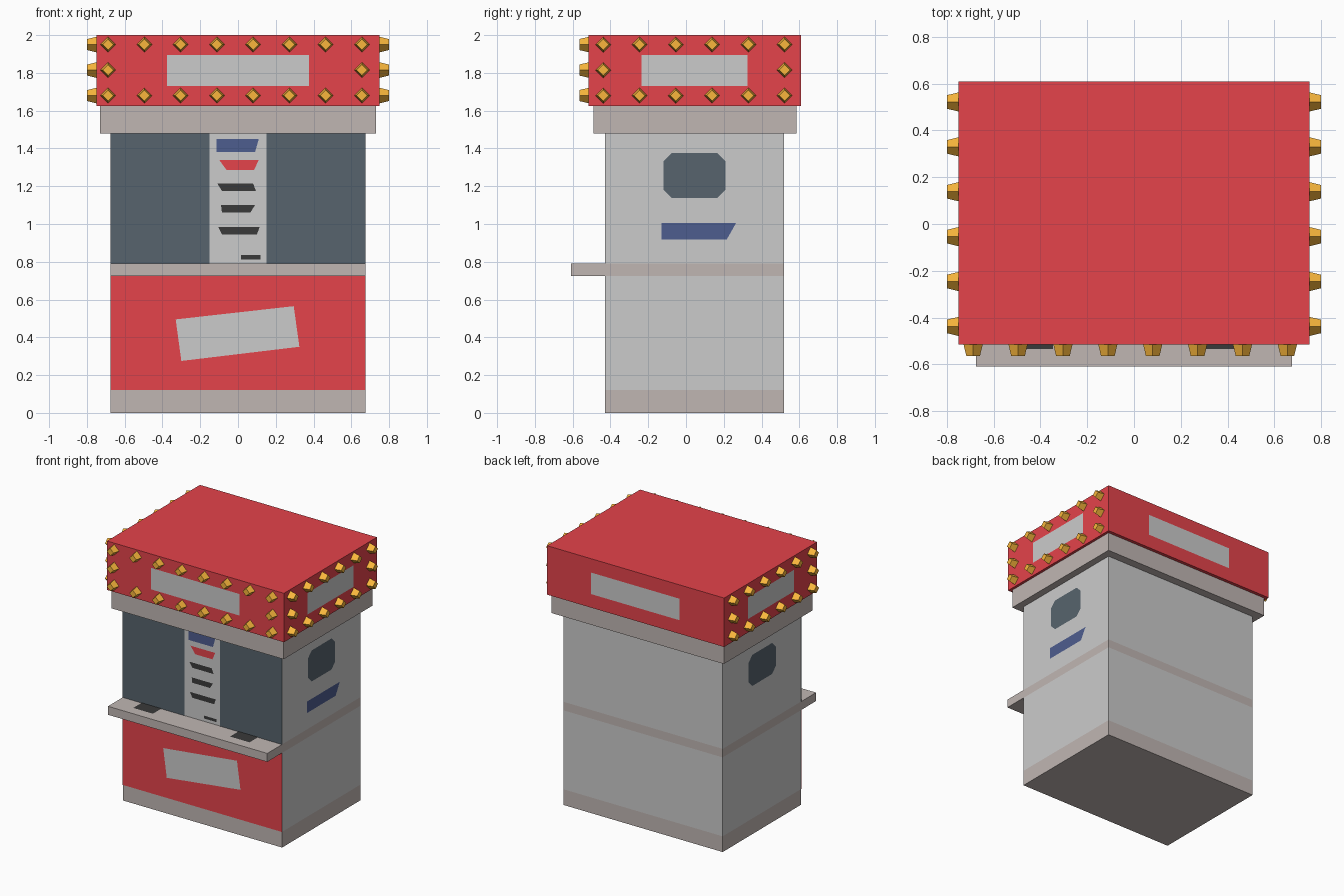
import bpy, bmesh
from mathutils import Vector, Matrix

if "Cube" in bpy.data.objects:
    bpy.data.objects.remove(bpy.data.objects["Cube"])


def material(name, rgb):
    m = bpy.data.materials.new(name)
    m.diffuse_color = (*rgb, 1)
    m.use_nodes = True
    m.node_tree.nodes["Principled BSDF"].inputs["Base Color"].default_value = m.diffuse_color
    return m


RED = material("red", (0.78, 0.056, 0.07))
STONE = material("stone", (0.53, 0.47, 0.45))
GLASS = material("dark_glass", (0.095, 0.127, 0.153))
BLUE = material("blue", (0.076, 0.11, 0.275))
BLACK = material("black", (0.042, 0.042, 0.042))
AMBER = material("amber", (0.95, 0.47, 0.045))


def finish(name, bm, mat):
    me = bpy.data.meshes.new(name)
    bm.to_mesh(me)
    bm.free()
    if mat:
        me.materials.append(mat)
    ob = bpy.data.objects.new(name, me)
    bpy.context.collection.objects.link(ob)
    return ob


def box(name, x, y0, y1, z0, z1, mat=None):
    """Box spanning -x..x, y0..y1, z0..z1."""
    bm = bmesh.new()
    mtx = (Matrix.Translation((0, (y0 + y1) / 2, (z0 + z1) / 2))
           @ Matrix.Diagonal((2 * x, y1 - y0, z1 - z0, 1)))
    bmesh.ops.create_cube(bm, size=1, matrix=mtx)
    return finish(name, bm, mat)


def panel(name, side, at, pts, mat=None, lift=0.002):
    """Flat outline laid on a wall; pts are the two in-wall coordinates."""
    normal = Vector({"front": (0, -1, 0), "back": (0, 1, 0), "right": (1, 0, 0),
                     "left": (-1, 0, 0), "top": (0, 0, 1)}[side])
    place = {"x": lambda u, v: (at, u, v), "y": lambda u, v: (u, at, v),
             "z": lambda u, v: (u, v, at)}
    axis = "y" if side in ("front", "back") else "z" if side == "top" else "x"
    bm = bmesh.new()
    f = bm.faces.new([bm.verts.new(Vector(place[axis](*p)) + normal * lift) for p in pts])
    f.normal_update()
    if f.normal.dot(normal) < 0:
        f.normal_flip()
    return finish(name, bm, mat)


def rect(u0, u1, v0, v1):
    return [(u0, v0), (u1, v0), (u1, v1), (u0, v1)]


# Stacked body of the booth
W, F, B = 0.675, -0.43, 0.52
box("base_plinth", W, F, B, 0, 0.12, STONE)
box("lower_body", W, F, B, 0.12, 0.725)
box("counter_shelf", W, -0.61, B, 0.725, 0.79, STONE)
box("upper_body", W, F, B, 0.79, 1.48)
box("cornice", 0.73, -0.49, 0.585, 1.48, 1.625, STONE)
box("sign_box", 0.75, -0.515, 0.61, 1.625, 2.0, RED)

# Front panels
panel("front_lower_panel", "front", F, rect(-W, W, 0.12, 0.725), RED)
panel("front_poster", "front", F,
      [(-0.33, 0.495), (0.295, 0.565), (0.325, 0.35), (-0.3, 0.275)], None, 0.004)
panel("front_window_left", "front", F, rect(-W, -0.15, 0.79, 1.48), GLASS)
panel("front_window_right", "front", F, rect(0.15, W, 0.79, 1.48), GLASS)

# Slanted strips on the central menu column: top-left, top-right, bottom-left, bottom-right, z
strips = [(-0.115, 0.11, -0.115, 0.09, 1.45, 1.38, BLUE),
          (-0.10, 0.11, -0.06, 0.085, 1.34, 1.285, RED),
          (-0.11, 0.08, -0.085, 0.095, 1.215, 1.175, BLACK),
          (-0.09, 0.09, -0.085, 0.065, 1.10, 1.06, BLACK),
          (-0.105, 0.115, -0.085, 0.10, 0.985, 0.945, BLACK),
          (0.015, 0.12, 0.015, 0.12, 0.835, 0.813, BLACK)]
for i, (a, b, c, d, top, low, mat) in enumerate(strips):
    panel(f"menu_strip_{i + 1}", "front", F, [(a, top), (b, top), (d, low), (c, low)], mat)

# Dark trays on the counter
for name, x in (("left", -0.43), ("right", 0.39)):
    panel(f"counter_tray_{name}", "top", 0.79, rect(x - 0.083, x + 0.083, -0.535, F), BLACK)

# Chamfered side windows, and a stripe on the right wall only
c = 0.045
y0, y1, z0, z1 = -0.12, 0.21, 1.137, 1.375
octagon = [(y0 + c, z0), (y1 - c, z0), (y1, z0 + c), (y1, z1 - c),
           (y1 - c, z1), (y0 + c, z1), (y0, z1 - c), (y0, z0 + c)]
for side, s in (("right", 1), ("left", -1)):
    panel(f"side_window_{side}", side, s * W, octagon, GLASS)
    panel(f"sign_panel_{side}", side, s * 0.75, rect(-0.235, 0.325, 1.73, 1.895))
panel("side_stripe", "right", W,
      [(-0.13, 1.005), (0.265, 1.005), (0.215, 0.917), (-0.13, 0.917)], BLUE)
panel("sign_panel_front", "front", -0.515, rect(-0.375, 0.375, 1.73, 1.895))
panel("sign_panel_back", "back", 0.61, rect(-0.375, 0.375, 1.73, 1.895))


# Four-sided tapered bulbs around the front and side edges of the sign
def bulb_spots(start, step, count):
    spots = [(start + step * i, z) for i in range(count) for z in (1.68, 1.95)]
    return spots + [(start, 1.815), (start + step * (count - 1), 1.815)]


bm = bmesh.new()


def bulb(pos, direction):
    d = Vector(direction)
    mtx = (Matrix.Translation(Vector(pos) + d * 0.025)
           @ d.to_track_quat('Z', 'Y').to_matrix().to_4x4())
    bmesh.ops.create_cone(bm, cap_ends=True, segments=4, radius1=0.041,
                          radius2=0.029, depth=0.05, matrix=mtx)


for u, z in bulb_spots(-0.688, 0.192, 8):
    bulb((u, -0.515, z), (0, -1, 0))
for u, z in bulb_spots(-0.438, 0.192, 6):
    for s in (1, -1):
        bulb((s * 0.75, u, z), (s, 0, 0))
finish("sign_bulbs", bm, AMBER)
